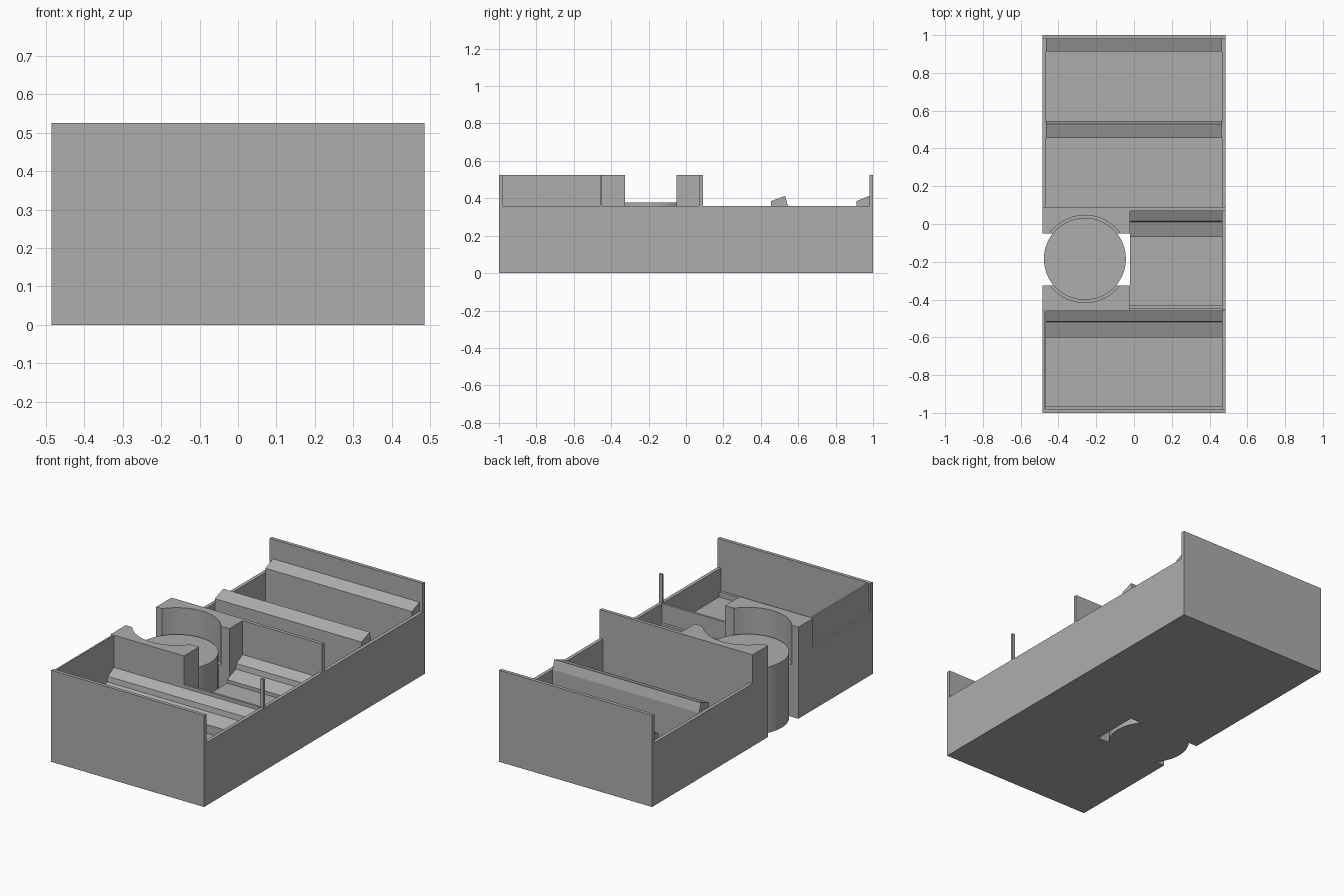
import bpy, bmesh, math

if "Cube" in bpy.data.objects:
    bpy.data.objects.remove(bpy.data.objects["Cube"])

grey = bpy.data.materials.new("plain grey")
grey.diffuse_color = (0.42, 0.42, 0.42, 1)
grey.use_nodes = True
grey.node_tree.nodes["Principled BSDF"].inputs["Base Color"].default_value = grey.diffuse_color


def finish(name, bm):
    bmesh.ops.recalc_face_normals(bm, faces=bm.faces)
    me = bpy.data.meshes.new(name)
    bm.to_mesh(me)
    bm.free()
    me.materials.append(grey)
    ob = bpy.data.objects.new(name, me)
    bpy.context.collection.objects.link(ob)
    return ob


def box(name, x0, x1, y0, y1, z0, z1):
    return extrude_x(name, x0, x1, [(y0, z0), (y1, z0), (y1, z1), (y0, z1)])


def extrude_x(name, x0, x1, profile):
    """Side profile in (y, z) pulled along x."""
    bm = bmesh.new()
    face = bm.faces.new([bm.verts.new((x0, y, z)) for y, z in profile])
    out = bmesh.ops.extrude_face_region(bm, geom=[face])
    for v in out["geom"]:
        if isinstance(v, bmesh.types.BMVert):
            v.co.x = x1
    return finish(name, bm)


def cylinder(name, x, y, r, z0, z1):
    bm = bmesh.new()
    bmesh.ops.create_cone(bm, cap_ends=True, segments=64, radius1=r, radius2=r, depth=z1 - z0)
    bmesh.ops.translate(bm, verts=bm.verts, vec=(x, y, (z0 + z1) / 2))
    ob = finish(name, bm)
    for p in ob.data.polygons:
        p.use_smooth = abs(p.normal.z) < 0.5
    ob.data.set_sharp_from_angle(angle=math.radians(30))
    return ob


W, I = 0.485, 0.465          # outer and inner half width
LOW, HIGH = 0.36, 0.525      # side wall and end wall heights
MID = -0.02                  # left edge of the small tray

# End walls and cross walls
box("front_wall", -W, W, -1, -0.98, 0, HIGH)
box("back_wall", -W, W, 0.98, 1, 0, HIGH)
box("middle_wall", MID, W, 0.07, 0.09, 0, HIGH)
box("tray_divider", MID, I, -0.46, -0.447, 0, LOW)
box("divider_post", I, W, -0.46, -0.45, LOW, HIGH)

# Side walls
box("right_wall", I, W, -0.98, 0.98, 0, LOW)
box("left_back_wall", -W, -I, 0.09, 0.98, 0, LOW)
box("left_front_wall", -W, -I, -0.98, -0.455, 0, LOW)
box("left_front_panel", -0.475, -I, -0.98, -0.455, LOW, HIGH)

# Tray floors
box("back_floor", -I, I, 0.09, 0.98, 0, 0.12)
box("front_floor", -I, I, -0.98, -0.46, 0, 0.2)
box("small_tray_floor", MID, I, -0.447, 0.07, 0, 0.22)

# Sloped ridges of the back trays
extrude_x("tray_ridge", -I, I, [(0.455, 0.1), (0.545, 0.1), (0.545, 0.36), (0.53, 0.413), (0.455, 0.385)])
extrude_x("rear_ridge", -I, I, [(0.912, 0.1), (0.98, 0.1), (0.98, 0.413), (0.912, 0.385)])


# Low stepped ramps of the front and small trays
def stepped_ramp(name, x0, x1, yb, z0, z):
    extrude_x(name, x0, x1, [(yb - 0.14, z0), (yb, z0), (yb, z + 0.09), (yb - 0.055, z + 0.06),
                             (yb - 0.06, z + 0.03), (yb - 0.14, z)])


stepped_ramp("front_ramp", -I, I, -0.46, 0.1, 0.25)
stepped_ramp("small_tray_ramp", MID, I, 0.07, 0.1, 0.24)
box("front_lip", -I, I, -0.98, -0.965, 0.1, 0.23)
box("small_tray_lip", MID, I, -0.447, -0.43, 0.1, 0.25)

# Round holder between two hollowed blocks
CX, CY = -0.26, -0.185
cylinder("round_stand", CX, CY, 0.217, 0, 0.378)
cutter = cylinder("round_cutter", CX, CY, 0.231, 0.3, 0.7)
cutter.hide_render = True
cutter.hide_viewport = True
for name, y0, y1 in (("front_block", -0.46, -0.325), ("rear_block", -0.05, 0.09)):
    block = box(name, -W, MID, y0, y1, 0, HIGH)
    cut = block.modifiers.new("round_cut", "BOOLEAN")
    cut.operation = "DIFFERENCE"
    cut.solver = "EXACT"
    cut.object = cutter
